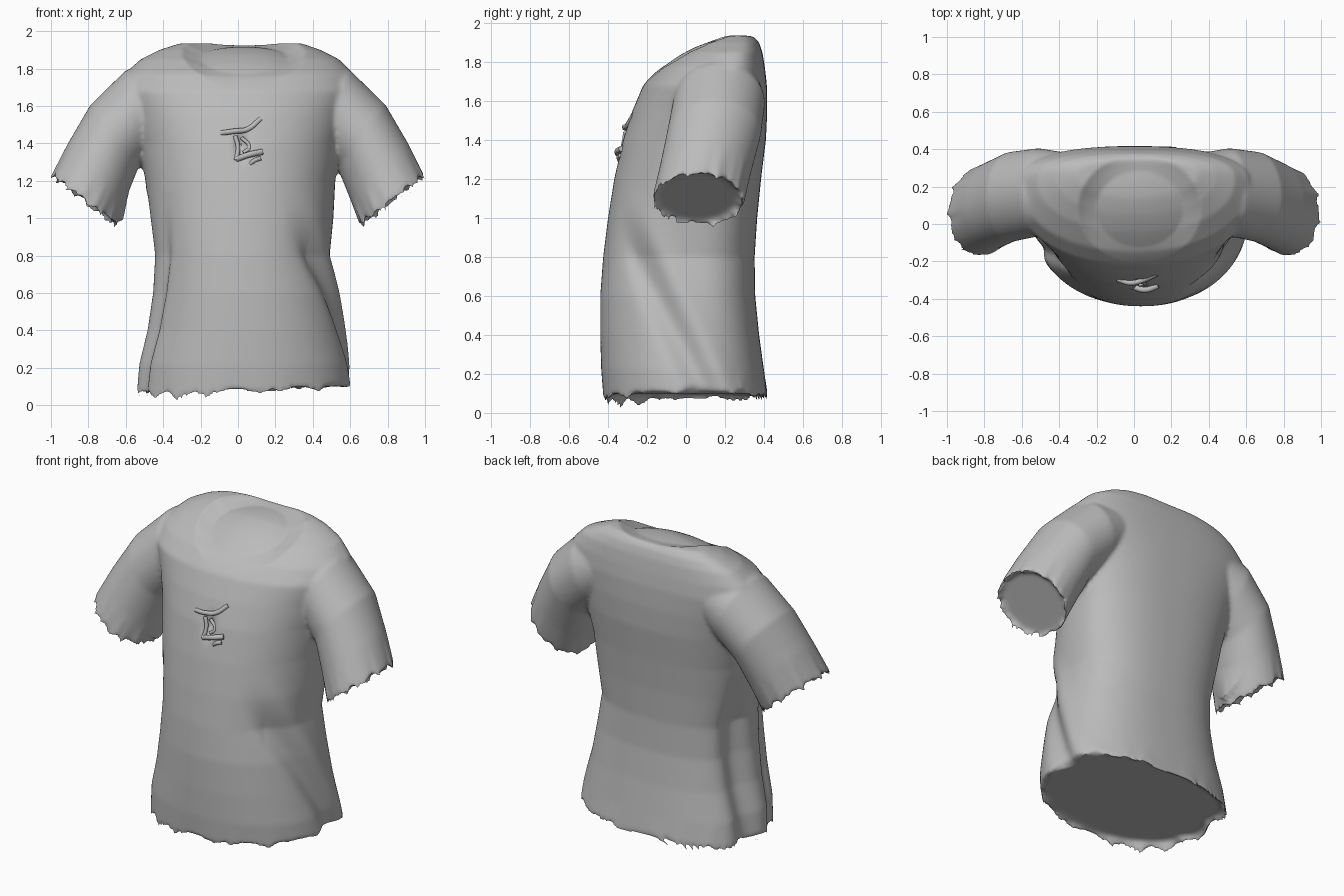
import bpy, bmesh, math
from mathutils import Vector

if "Cube" in bpy.data.objects:
    bpy.data.objects.remove(bpy.data.objects["Cube"])

cloth = bpy.data.materials.new("grey cloth")
cloth.diffuse_color = (0.5, 0.5, 0.5, 1)
cloth.use_nodes = True
cloth.node_tree.nodes["Principled BSDF"].inputs["Base Color"].default_value = cloth.diffuse_color
SEG = 96


def loft(name, rings):
    """Closed skin through rings of equal vertex count."""
    bm = bmesh.new()
    loops = [[bm.verts.new(p) for p in r] for r in rings]
    for a, b in zip(loops, loops[1:]):
        for i in range(SEG):
            j = (i + 1) % SEG
            bm.faces.new((a[i], a[j], b[j], b[i]))
    bm.faces.new(loops[0])
    bm.faces.new(loops[-1])
    bmesh.ops.recalc_face_normals(bm, faces=bm.faces)
    me = bpy.data.meshes.new(name)
    bm.to_mesh(me)
    bm.free()
    ob = bpy.data.objects.new(name, me)
    bpy.context.collection.objects.link(ob)
    return ob


def power(v, e):
    return math.copysign(abs(v) ** e, v)


def tatter(a, seed=0.0):
    return (0.012 * math.sin(11 * a + seed) + 0.010 * math.sin(19 * a + 2 * seed)
            + 0.007 * math.sin(29 * a + 3 * seed))


def bump(v, width):
    return math.exp(-(v / width) ** 2)


# torso sections: z, left x, right x, front y, back y
sections = [
    (0.09, -0.56, 0.62, -0.43, 0.43), (0.22, -0.535, 0.60, -0.435, 0.40),
    (0.40, -0.49, 0.565, -0.44, 0.375), (0.60, -0.46, 0.53, -0.44, 0.355),
    (0.80, -0.45, 0.49, -0.425, 0.352), (1.00, -0.475, 0.51, -0.40, 0.365),
    (1.20, -0.495, 0.52, -0.368, 0.385), (1.40, -0.53, 0.55, -0.325, 0.41),
    (1.55, -0.58, 0.59, -0.275, 0.417), (1.68, -0.64, 0.64, -0.22, 0.415),
    (1.77, -0.61, 0.62, -0.145, 0.405), (1.85, -0.52, 0.54, -0.04, 0.392),
    (1.90, -0.42, 0.44, 0.05, 0.375), (1.935, -0.31, 0.34, 0.14, 0.345),
]


def section(z, x0, x1, y0, y1, scale=1.0, ragged=False):
    pts = []
    cx, rx = (x0 + x1) / 2, (x1 - x0) / 2 * scale
    ym = y0 + (y1 - y0) * (0.55 + 0.1 * min(z, 1.5) / 1.5)
    for i in range(SEG):
        a = 2 * math.pi * i / SEG
        c, s = math.cos(a), math.sin(a)
        e = 0.8 if s > 0 else 0.92
        x = cx + rx * power(c, e)
        y = ym + ((y1 - ym) if s > 0 else (ym - y0)) * scale * power(s, e)
        h = z
        if ragged:  # uneven hem with one long shred at the front
            h += tatter(a, 1.0) + 0.03 * c - 0.03 * abs(s)
            h -= 0.06 * bump(x + 0.33, 0.025) * (s < 0)
        pts.append((x, y, h))
    return pts


rings = [section(0.10, *sections[0][1:], scale=0.93),
         section(*sections[0], scale=0.985, ragged=True)]
rings += [section(*s) for s in sections[1:]]
torso = loft("shirt", rings)

# sleeve sections: centre, half height, half depth
arm = [((0.36, 0.18, 1.66), 0.19, 0.20), ((0.51, 0.17, 1.59), 0.22, 0.235),
       ((0.66, 0.145, 1.44), 0.21, 0.24), ((0.755, 0.10, 1.25), 0.215, 0.235),
       ((0.83, 0.06, 1.08), 0.22, 0.235)]
tilts = [80, 66, 52, 44, 40]


def sleeve(side):
    rings = []
    specs = [(c, u, d, t, 0) for (c, u, d), t in zip(arm, tilts)]
    c, u, d, t, _ = specs[-1]
    specs[-1] = (c, u, d, t, 1)
    specs.append(((c[0] - 0.025, c[1], c[2] + 0.03), u * 0.88, d * 0.88, t, 0))
    for c, u, d, t, ragged in specs:
        t = math.radians(t)
        up = Vector((math.cos(t), 0, math.sin(t)))
        out = Vector((math.sin(t), 0, -math.cos(t)))
        ring = []
        for i in range(SEG):
            a = 2 * math.pi * i / SEG
            p = Vector(c) + up * u * math.cos(a) + Vector((0, d * math.sin(a), 0))
            if ragged:
                p += out * tatter(a, 2.0 + side)
            ring.append((p.x * side, p.y, p.z))
        rings.append(ring)
    return loft("sleeve", rings)


# fuse torso and sleeves into one soft garment
parts = [torso, sleeve(1), sleeve(-1)]
for o in parts:
    o.select_set(True)
bpy.context.view_layer.objects.active = torso
bpy.ops.object.join()
fuse = torso.modifiers.new("fuse", 'REMESH')
fuse.mode = 'VOXEL'
fuse.voxel_size = 0.0125
soft = torso.modifiers.new("soften", 'SMOOTH')
soft.factor, soft.iterations = 0.5, 7
for m in ("fuse", "soften"):
    bpy.ops.object.modifier_apply(modifier=m)

for v in torso.data.vertices:
    x, y, z = v.co
    # shallow neck opening
    r = math.hypot((x - 0.03) / 0.33, (y - 0.08) / 0.29)
    if z > 1.5 and r < 1:
        floor = 1.89 + 0.36 * (y - 0.36) + 0.09 * (1 - r * r)
        if z > floor:
            v.co.z -= (z - floor) * min(1, (1 - r) / 0.3) * 0.7
    # diagonal drape folds on the flanks
    if z < 1.15 and abs(x) < 0.64:
        fade = min(1, (1.15 - z) / 0.35) * min(1, max(0, (abs(x) - 0.25) / 0.15))
        if x > 0:
            line = -0.22 + (1.0 - z) * 0.5
            v.co.x -= fade * (0.04 * bump(y - line + 0.13, 0.08) - 0.015 * bump(y - line, 0.08))
        else:
            v.co.x += fade * (0.06 * bump(y - 0.12, 0.09) + 0.03 * bump(y + 0.12 + 0.1 * z, 0.05))
    # slit pressed in at the chest
    if y < 0 and 1.25 < z < 1.55:
        v.co.y += 0.04 * bump(x - 0.02, 0.03) * bump(z - 1.39, 0.06)

torso.data.materials.clear()
torso.data.materials.append(cloth)
bpy.ops.object.shade_smooth_by_angle(angle=math.radians(50))


def cord(name, pts, radius):
    cu = bpy.data.curves.new(name, 'CURVE')
    cu.dimensions = '3D'
    cu.bevel_depth, cu.bevel_resolution, cu.use_fill_caps = radius, 2, True
    sp = cu.splines.new('BEZIER')
    sp.bezier_points.add(len(pts) - 1)
    for b, p in zip(sp.bezier_points, pts):
        b.co = p
        b.handle_left_type = b.handle_right_type = 'AUTO'
    ob = bpy.data.objects.new(name, cu)
    bpy.context.collection.objects.link(ob)
    cu.materials.append(cloth)


# puckered folds and lacing around the slit
cord("upper_lace", [(-0.09, -0.295, 1.455), (-0.02, -0.315, 1.465),
                    (0.05, -0.30, 1.475), (0.12, -0.268, 1.53)], 0.014)
cord("lower_lace", [(-0.01, -0.335, 1.315), (0.06, -0.352, 1.34), (0.13, -0.33, 1.355)], 0.016)
cord("slit_edge_left", [(-0.015, -0.31, 1.44), (0.0, -0.32, 1.38), (-0.01, -0.34, 1.31)], 0.012)
cord("slit_edge_right", [(0.02, -0.305, 1.43), (0.06, -0.318, 1.38), (0.03, -0.325, 1.35)], 0.010)
cord("loose_lace_end", [(0.06, -0.335, 1.285), (0.09, -0.345, 1.31), (0.12, -0.335, 1.32)], 0.012)
